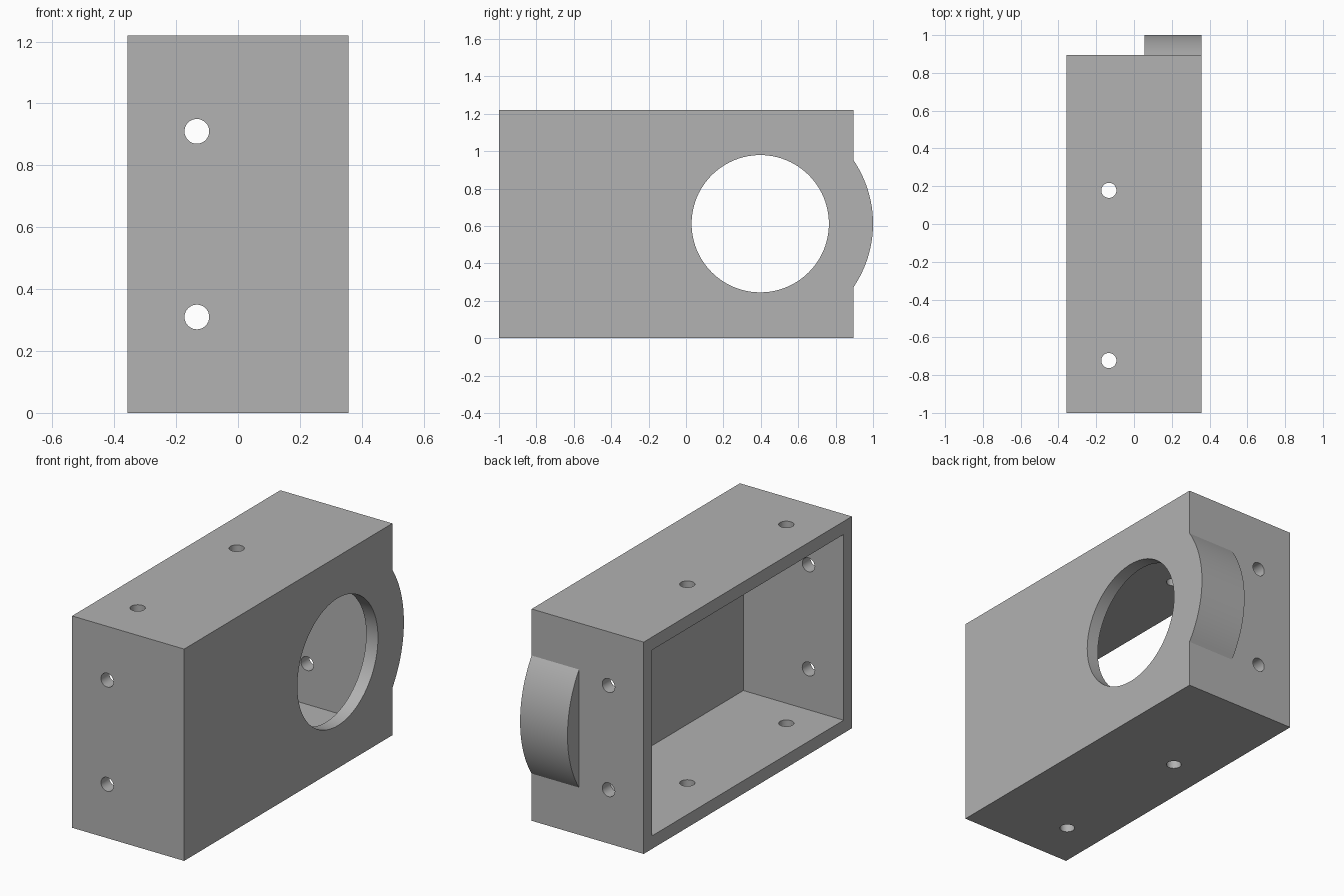
import bpy, bmesh, math
from mathutils import Matrix, Vector

if "Cube" in bpy.data.objects:
    bpy.data.objects.remove(bpy.data.objects["Cube"], do_unlink=True)

# Overall dimensions
HALF_W, FRONT, BACK, HEIGHT, WALL = 0.357, -1.0, 0.895, 1.22, 0.075
BORE_Y, BORE_Z, BORE_R = 0.397, 0.612, 0.367
LUG_R, LUG_X = 0.603, 0.055
SCREW_X, SCREW_R = -0.133, 0.04

grey = bpy.data.materials.new("plain grey")
grey.use_nodes = True
colour = (0.445, 0.445, 0.445, 1)
grey.diffuse_color = colour
grey.node_tree.nodes["Principled BSDF"].inputs["Base Color"].default_value = colour


def make(name, bm):
    bmesh.ops.recalc_face_normals(bm, faces=bm.faces)
    mesh = bpy.data.meshes.new(name)
    bm.to_mesh(mesh)
    bm.free()
    mesh.materials.append(grey)
    obj = bpy.data.objects.new(name, mesh)
    bpy.context.collection.objects.link(obj)
    return obj


def box(name, lo, hi):
    lo, hi = Vector(lo), Vector(hi)
    bm = bmesh.new()
    bmesh.ops.create_cube(bm, size=1, matrix=Matrix.Translation((lo + hi) / 2)
                          @ Matrix.Diagonal((*(hi - lo), 1)))
    return make(name, bm)


def rod(name, centre, axis, radius, length, sides):
    turn = Vector((0, 0, 1)).rotation_difference(Vector(axis)).to_matrix().to_4x4()
    bm = bmesh.new()
    bmesh.ops.create_cone(bm, cap_ends=True, segments=sides, radius1=radius,
                          radius2=radius, depth=length,
                          matrix=Matrix.Translation(centre) @ turn)
    return make(name, bm)


def combine(target, tool, operation):
    tool.hide_render = True
    mod = target.modifiers.new(tool.name, "BOOLEAN")
    mod.operation, mod.solver, mod.object = operation, "EXACT", tool
    bpy.context.view_layer.objects.active = target
    bpy.ops.object.modifier_apply(modifier=mod.name)
    bpy.data.objects.remove(tool, do_unlink=True)


# Box housing, with a curved lug on the back concentric with the bore
housing = box("housing", (-HALF_W, FRONT, 0), (HALF_W, BACK, HEIGHT))

reach = math.acos((BACK - BORE_Y) / LUG_R)
steps = 32
profile = [(BORE_Y + LUG_R * math.cos(a), BORE_Z + LUG_R * math.sin(a))
           for a in (reach * (2 * i / steps - 1) for i in range(steps + 1))]
root = BACK - WALL / 2
profile = [(root, profile[0][1])] + profile + [(root, profile[-1][1])]
bm = bmesh.new()
face = bm.faces.new([bm.verts.new((LUG_X, y, z)) for y, z in profile])
ext = bmesh.ops.extrude_face_region(bm, geom=[face])
bmesh.ops.translate(bm, vec=(HALF_W - LUG_X, 0, 0),
                    verts=[v for v in ext["geom"] if isinstance(v, bmesh.types.BMVert)])
combine(housing, make("curved_lug", bm), "UNION")

# Cavity open on the right side
combine(housing, box("cavity", (-1, FRONT + WALL, WALL),
                     (HALF_W - WALL, BACK - WALL, HEIGHT - WALL)), "DIFFERENCE")

# Large round bore through the left wall
combine(housing, rod("bore", (HALF_W, BORE_Y, BORE_Z), (1, 0, 0), BORE_R, 0.4, 96),
        "DIFFERENCE")

# Screw holes through front and back, top and bottom
for z in (0.31, 0.91):
    combine(housing, rod("screw_hole", (SCREW_X, 0, z), (0, 1, 0), SCREW_R, 3, 32),
            "DIFFERENCE")
for y in (-0.723, 0.178):
    combine(housing, rod("screw_hole", (SCREW_X, y, HEIGHT / 2), (0, 0, 1), SCREW_R, 3, 32),
            "DIFFERENCE")

# Smooth curved walls, keep the corners sharp
bpy.ops.object.select_all(action="DESELECT")
housing.select_set(True)
bpy.context.view_layer.objects.active = housing
bpy.ops.object.shade_smooth_by_angle(angle=math.radians(25))
